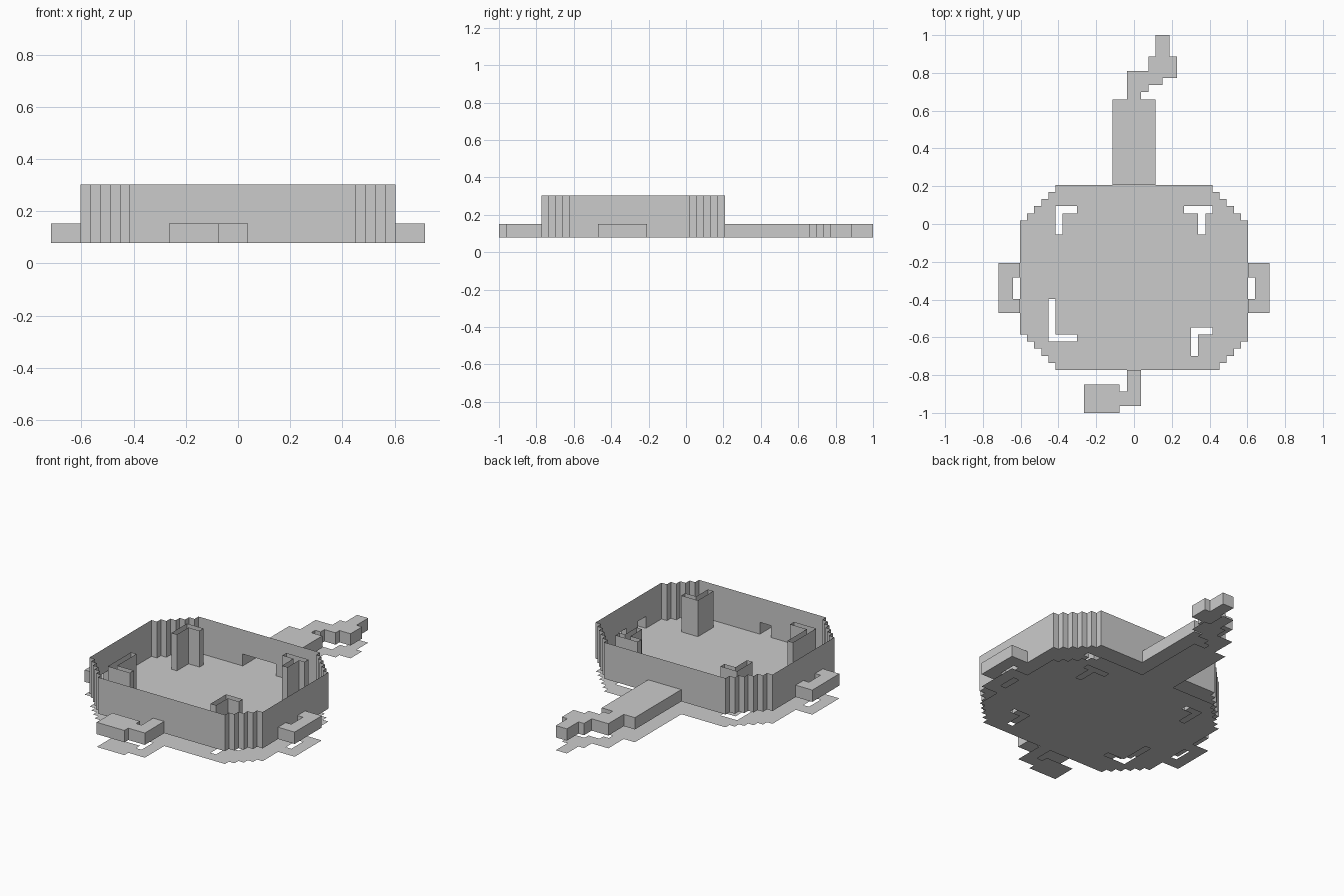
import bpy, bmesh, math

if "Cube" in bpy.data.objects:
    bpy.data.objects.remove(bpy.data.objects["Cube"])

G = 2 / 53                          # pixel size of the stepped outline
Z_SHEET, Z_FLOOR, Z_LOW, Z_TOP = 0.0, 0.079, 0.152, 0.303


def cells(*rects):
    """Cells covered by rectangles (x0, x1, row0, row1)."""
    return {(x, r) for x0, x1, r0, r1 in rects
            for x in range(x0, x1) for r in range(r0, r1)}


def make(name, build):
    bm = bmesh.new()
    build(bm)
    bmesh.ops.remove_doubles(bm, verts=bm.verts, dist=1e-4)
    bmesh.ops.dissolve_limit(bm, angle_limit=math.radians(1),
                             verts=bm.verts, edges=bm.edges)
    me = bpy.data.meshes.new(name)
    bm.to_mesh(me)
    bm.free()
    bpy.context.collection.objects.link(bpy.data.objects.new(name, me))


def quad(bm, pts):
    bm.faces.new([bm.verts.new((x * G, r * G - 1, z)) for x, r, z in pts])


def plate(bm, area, z, up=True):
    for x, r in area:
        pts = [(x, r, z), (x + 1, r, z), (x + 1, r + 1, z), (x, r + 1, z)]
        quad(bm, pts if up else pts[::-1])


def walls(bm, area, z1, bottom):
    """Outward walls round an area; bottom(neighbour) gives the lower z or None."""
    sides = (((0, -1), (0, 0), (1, 0)), ((1, 0), (1, 0), (1, 1)),
             ((0, 1), (1, 1), (0, 1)), ((-1, 0), (0, 1), (0, 0)))
    for x, r in area:
        for (dx, dr), a, b in sides:
            n = (x + dx, r + dr)
            z0 = bottom(n)
            if n in area or z0 is None:
                continue
            ax, ar, bx, br = x + a[0], r + a[1], x + b[0], r + b[1]
            quad(bm, [(ax, ar, z0), (bx, br, z0), (bx, br, z1), (ax, ar, z1)])


# Rounded body with stepped corners
body = set()
for r in range(6, 32):
    left = -16 + max(0, r - 26, 11 - r)
    right = 16 - max(0, r - 26, 10 - r)
    body |= cells((left, right, r, r + 1))

# Slots through the body: corner brackets
body -= cells((-11, -8, 28, 29), (-11, -10, 25, 29),
              (7, 11, 28, 29), (9, 10, 25, 29),
              (-12, -11, 10, 16), (-12, -8, 10, 11),
              (8, 11, 11, 12), (8, 9, 8, 12))

# Low parts around the body
low_parts = {
    "back_tail": cells((-3, 3, 32, 44), (-1, 1, 44, 45), (-1, 2, 45, 46),
                       (-1, 4, 46, 47), (-1, 6, 47, 48), (2, 6, 48, 50),
                       (3, 5, 50, 53)),
    "front_hook": cells((-7, -2, 0, 4), (-2, 1, 1, 3), (-1, 1, 3, 6)),
    "left_handle": cells((-19, -16, 14, 21)) - cells((-17, -16, 16, 19)),
    "right_handle": cells((16, 19, 14, 21)) - cells((16, 17, 16, 19)),
}
low = set().union(*low_parts.values())

# Base sheet and raised floor
make("base_sheet", lambda bm: plate(bm, body | low, Z_SHEET))
make("floor", lambda bm: plate(bm, body | low, Z_FLOOR, up=False))

# Tall open walls, with openings where the low parts join
make("body_walls", lambda bm: walls(
    bm, body, Z_TOP, lambda n: Z_LOW if n in low else Z_FLOOR))

# Capped low parts
for part, area in low_parts.items():
    def build(bm, area=area):
        plate(bm, area, Z_LOW)
        walls(bm, area, Z_LOW, lambda n: None if n in body else Z_FLOOR)
    make(part, build)
